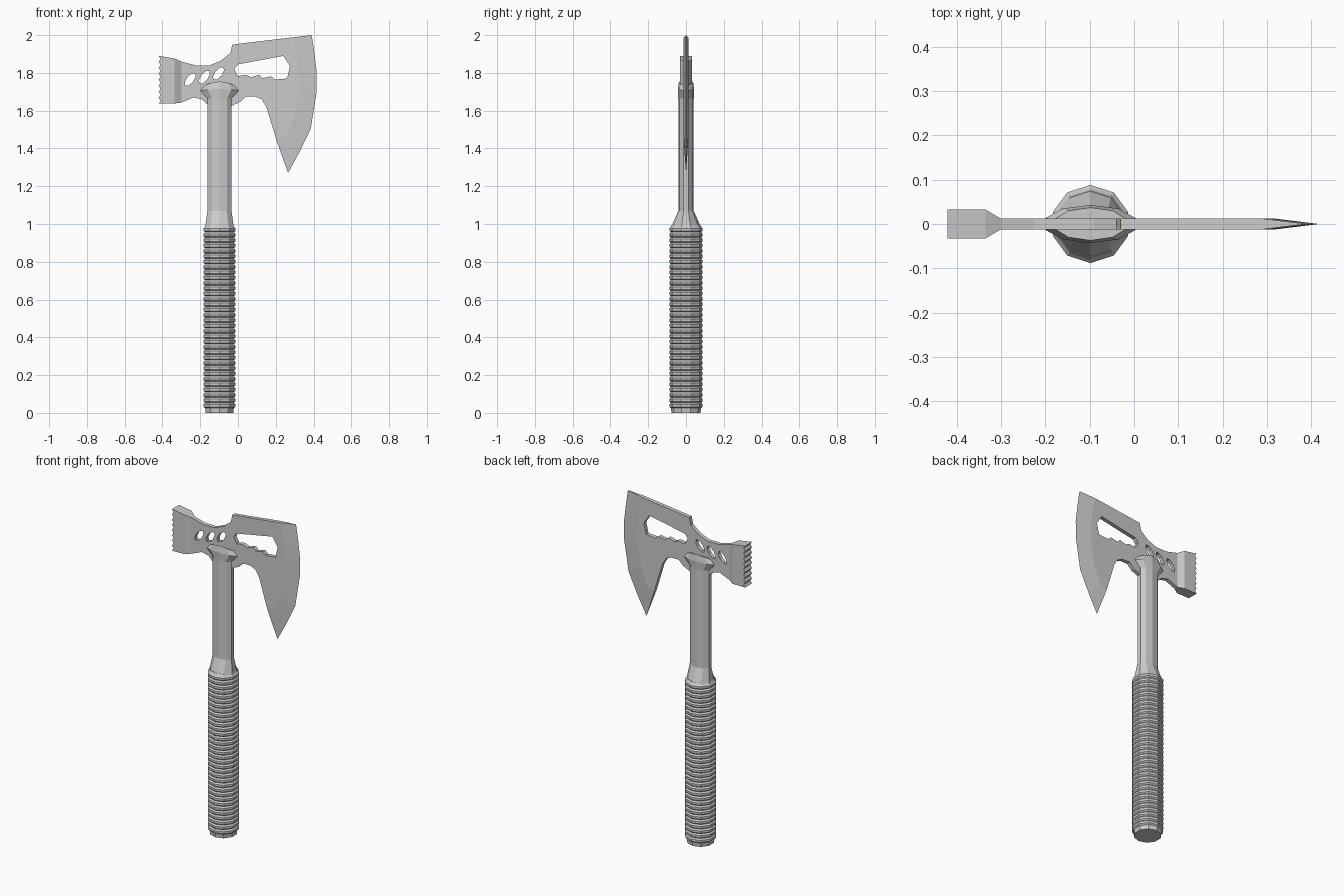
import bpy, bmesh, math

if "Cube" in bpy.data.objects:
    bpy.data.objects.remove(bpy.data.objects["Cube"])

CX = -0.098   # handle axis
T = 0.012     # half thickness of the head plate


def make_mesh(name, verts, faces):
    me = bpy.data.meshes.new(name)
    me.from_pydata(verts, [], faces)
    bm = bmesh.new()
    bm.from_mesh(me)
    bmesh.ops.recalc_face_normals(bm, faces=bm.faces)
    bm.to_mesh(me)
    bm.free()
    ob = bpy.data.objects.new(name, me)
    bpy.context.collection.objects.link(ob)
    return ob


def loft(name, rings, n=10):
    """Ten-sided body from (z, radius x, radius y, end drop) rings."""
    verts, faces = [], []
    for z, rx, ry, drop in rings:
        for i in range(n):
            a = math.pi / 2 + 2 * math.pi * i / n
            c, s = math.cos(a), math.sin(a)
            verts.append((CX + rx * c, ry * s, z - drop * c * c))
    for k in range(len(rings) - 1):
        for i in range(n):
            j = (i + 1) % n
            faces.append((k*n + i, k*n + j, k*n + n + j, k*n + n + i))
    faces.append(tuple(range(n)))
    faces.append(tuple(range(len(verts) - n, len(verts))))
    return make_mesh(name, verts, faces)


# Ribbed grip with butt cap
rings = [(0, 0.077, 0.077, 0), (0.025, 0.08, 0.08, 0)]
RIBS = 34
step = 0.96 / RIBS
for i in range(RIBS):
    z = 0.025 + i * step
    rings += [(z + 0.25*step, 0.089, 0.088, 0), (z + 0.7*step, 0.089, 0.088, 0),
              (z + step, 0.081, 0.081, 0)]
rings.append((0.995, 0.078, 0.075, 0))
loft("grip", rings)

# Shoulder, oval neck and flared collar
loft("neck", [(0.98, 0.08, 0.08, 0), (1.07, 0.067, 0.041, 0),
              (1.665, 0.067, 0.041, 0), (1.715, 0.107, 0.043, 0.01),
              (1.755, 0.084, 0.037, 0.025)])

# Head plate with cut-outs, as a filled curve
outer_edge = [(0.39, 2.0), (0.405, 1.9), (0.417, 1.8), (0.415, 1.69),
              (0.385, 1.505), (0.325, 1.38), (0.265, 1.27)]
inner_edge = [(0.29, 1.988), (0.31, 1.9), (0.32, 1.8), (0.318, 1.69),
              (0.295, 1.56), (0.252, 1.46), (0.205, 1.44)]
outline = [(-0.3, 1.86), (-0.225, 1.84), (-0.15, 1.84), (-0.09, 1.865),
           (-0.04, 1.905), (-0.03, 1.95), (0.01, 1.955)] + inner_edge + [
           (0.17, 1.555), (0.15, 1.62), (0.125, 1.66), (0.09, 1.675),
           (0.04, 1.675), (0.01, 1.645), (-0.035, 1.625), (-0.165, 1.635),
           (-0.19, 1.66), (-0.235, 1.67), (-0.3, 1.643)]
window = [(-0.02, 1.82), (0, 1.845), (0.24, 1.89), (0.275, 1.835), (0.26, 1.77),
          (0.195, 1.765), (0.175, 1.782), (0.13, 1.772), (0.11, 1.79),
          (0.07, 1.777), (0.04, 1.79), (0, 1.782)]


def slot(cx, cz, a=0.042, b=0.019, tilt=math.radians(52)):
    pts = []
    for i in range(8):
        t = 2 * math.pi * i / 8
        u, v = a * math.cos(t), b * math.sin(t)
        pts.append((cx + u*math.cos(tilt) - v*math.sin(tilt),
                    cz + u*math.sin(tilt) + v*math.cos(tilt)))
    return pts


cu = bpy.data.curves.new("head_plate", 'CURVE')
cu.dimensions = '2D'
cu.fill_mode = 'BOTH'
cu.extrude = T
for loop in [outline, window, slot(-0.253, 1.765), slot(-0.178, 1.777), slot(-0.103, 1.797)]:
    sp = cu.splines.new('POLY')
    sp.points.add(len(loop) - 1)
    for p, (x, z) in zip(sp.points, loop):
        p.co = (x, z, 0, 1)
    sp.use_cyclic_u = True
plate = bpy.data.objects.new("head_plate", cu)
plate.rotation_euler = (math.pi / 2, 0, 0)
bpy.context.collection.objects.link(plate)
bpy.context.view_layer.objects.active = plate
plate.select_set(True)
bpy.ops.object.convert(target='MESH')
for poly in plate.data.polygons:
    poly.use_smooth = False

# Ground blade edge: wedge from the plate to a sharp line
n = len(outer_edge)
verts = ([(x, -T, z) for x, z in inner_edge] + [(x, T, z) for x, z in inner_edge]
         + [(x, 0, z) for x, z in outer_edge])
faces = [(0, n, 2*n), (n - 1, 2*n - 1, 3*n - 1)]
for i in range(n - 1):
    faces += [(i, i + 1, 2*n + i + 1, 2*n + i),
              (n + i, n + i + 1, 2*n + i + 1, 2*n + i),
              (i, i + 1, n + i + 1, n + i)]
make_mesh("blade_edge", verts, faces)

# Hammer poll with toothed striking face
TEETH = 8
prof = [(-0.335, 1.876), (-0.42, 1.89)]
for i in range(TEETH):
    z = 1.89 - 0.253 * (i + 0.5) / TEETH
    prof += [(-0.41, z), (-0.42, 1.89 - 0.253 * (i + 1) / TEETH)]
prof.append((-0.335, 1.638))
m = len(prof)
H = 0.033
verts = [(x, -H, z) for x, z in prof] + [(x, H, z) for x, z in prof]
verts += [(-0.3, -T, 1.86), (-0.3, -T, 1.643), (-0.3, T, 1.86), (-0.3, T, 1.643)]
faces = [tuple(range(m)), tuple(range(m, 2*m))]
faces += [(i, i + 1, m + i + 1, m + i) for i in range(m - 1)]
a, b, c, d = 2*m, 2*m + 1, 2*m + 2, 2*m + 3
faces += [(0, m - 1, b, a), (m, 2*m - 1, d, c), (0, m, c, a),
          (m - 1, 2*m - 1, d, b), (a, b, d, c)]
make_mesh("hammer_poll", verts, faces)
